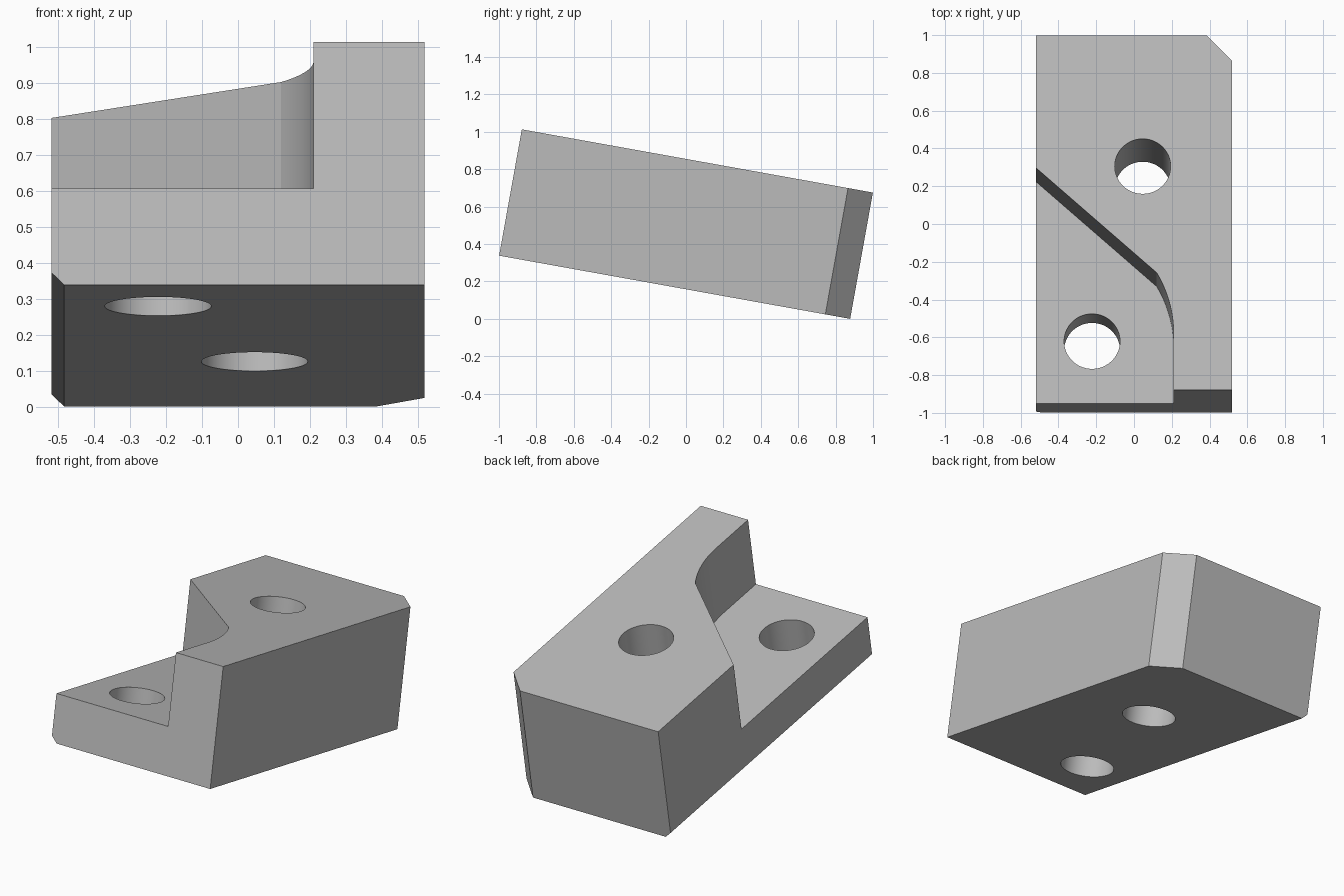
import bpy
import bmesh
from math import sin, cos, radians
from mathutils import Matrix

if "Cube" in bpy.data.objects:
    bpy.data.objects.remove(bpy.data.objects["Cube"], do_unlink=True)

HALF_W, LENGTH, HEIGHT = 0.518, 1.907, 0.686
FLOOR = 0.272          # height of the lowered step
CORNER, EDGE = 0.135, 0.035
TILT = radians(10.2)

grey = bpy.data.materials.new("Grey")
grey.use_nodes = True
colour = (0.5, 0.5, 0.5, 1)
grey.diffuse_color = colour
grey.node_tree.nodes["Principled BSDF"].inputs["Base Color"].default_value = colour


def prism(name, outline, direction):
    """Extrude a closed 3D outline along a direction."""
    bm = bmesh.new()
    face = bm.faces.new([bm.verts.new(p) for p in outline])
    ext = bmesh.ops.extrude_face_region(bm, geom=[face])
    moved = [v for v in ext["geom"] if isinstance(v, bmesh.types.BMVert)]
    bmesh.ops.translate(bm, verts=moved, vec=direction)
    bmesh.ops.recalc_face_normals(bm, faces=bm.faces)
    mesh = bpy.data.meshes.new(name)
    bm.to_mesh(mesh)
    bm.free()
    mesh.materials.append(grey)
    obj = bpy.data.objects.new(name, mesh)
    bpy.context.collection.objects.link(obj)
    return obj


def cut(target, cutter):
    """Subtract the cutter and remove it."""
    mod = target.modifiers.new("cut", 'BOOLEAN')
    mod.operation = 'DIFFERENCE'
    mod.solver = 'EXACT'
    mod.object = cutter
    bpy.context.view_layer.objects.active = target
    bpy.ops.object.modifier_apply(modifier=mod.name)
    bpy.data.objects.remove(cutter, do_unlink=True)


# Body: cross-section with a chamfered lower edge, run along the length
section = [(-HALF_W + EDGE, 0), (HALF_W, 0), (HALF_W, HEIGHT),
           (-HALF_W, HEIGHT), (-HALF_W, EDGE)]
block = prism("stepped_block", [(x, 0, z) for x, z in section], (0, LENGTH, 0))

# Chamfered rear corner
m = 0.1
corner = [(HALF_W - CORNER - m, LENGTH + m), (HALF_W + m, LENGTH + m),
          (HALF_W + m, LENGTH - CORNER - m)]
cut(block, prism("corner_cutter", [(x, y, -m) for x, y in corner], (0, 0, HEIGHT + 2 * m)))

# Step pocket: straight wall, shallow arc, then a diagonal wall
wall_x, arc_y, radius, sweep, steps = 0.21, 0.3, 0.65, radians(30.5), 16
arc = [(wall_x - radius * (1 - cos(sweep * i / steps)),
        arc_y + radius * sin(sweep * i / steps)) for i in range(steps + 1)]
kink_x, kink_y = arc[-1]
slope = (1.193 - kink_y) / (-HALF_W - kink_x)
far_x = -HALF_W - m
pocket = [(far_x, -m), (wall_x, -m)] + arc + [(far_x, kink_y + slope * (far_x - kink_x))]
cut(block, prism("step_cutter", [(x, y, FLOOR) for x, y in pocket], (0, 0, HEIGHT)))

# Through holes
for hx, hy in ((0.046, 1.202), (-0.222, 0.335)):
    ring = [(hx + 0.148 * cos(radians(a)), hy + 0.148 * sin(radians(a)), -m)
            for a in range(0, 360, 6)]
    cut(block, prism("hole_cutter", ring, (0, 0, HEIGHT + 2 * m)))

# Tilt the block and rest its low rear edge on the ground, centred
mesh = block.data
mesh.transform(Matrix.Rotation(-TILT, 4, 'X'))
low = min(v.co.z for v in mesh.vertices)
ys = [v.co.y for v in mesh.vertices]
mesh.transform(Matrix.Translation((0, -(min(ys) + max(ys)) / 2, -low)))

bpy.ops.object.select_all(action='DESELECT')
block.select_set(True)
bpy.context.view_layer.objects.active = block
bpy.ops.object.shade_smooth_by_angle(angle=radians(15))
